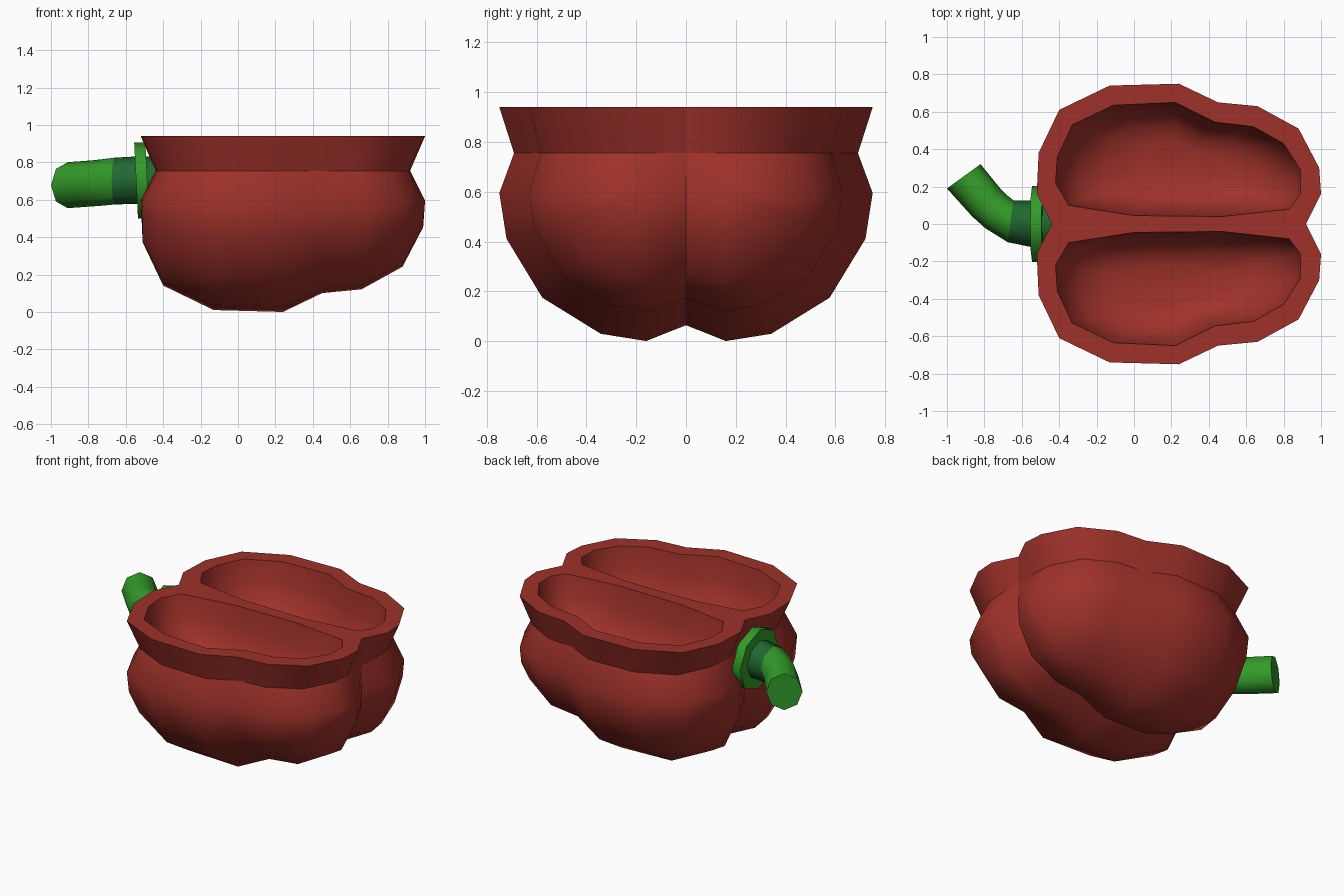
import bpy, bmesh, math
from mathutils import Vector

if "Cube" in bpy.data.objects:
    bpy.data.objects.remove(bpy.data.objects["Cube"])


def material(name, rgb):
    m = bpy.data.materials.new(name)
    m.diffuse_color = (*rgb, 1)
    m.use_nodes = True
    m.node_tree.nodes["Principled BSDF"].inputs["Base Color"].default_value = m.diffuse_color
    return m


RED = material("pepper red", (0.345, 0.031, 0.023))
GREEN = material("stem green", (0.032, 0.33, 0.022))
DARK = material("dark green", (0.014, 0.14, 0.03))


def finish(bm, name, mat):
    bmesh.ops.remove_doubles(bm, verts=bm.verts[:], dist=0.0005)
    bmesh.ops.dissolve_degenerate(bm, edges=bm.edges[:], dist=0.0001)
    bmesh.ops.recalc_face_normals(bm, faces=bm.faces[:])
    for f in bm.faces:
        f.smooth = True
    me = bpy.data.meshes.new(name)
    bm.to_mesh(me)
    bm.free()
    me.materials.append(mat)
    ob = bpy.data.objects.new(name, me)
    bpy.context.collection.objects.link(ob)
    return ob


def skin(bm, rows):
    grid = [[bm.verts.new(p) for p in row] for row in rows]
    for a, b in zip(grid, grid[1:]):
        for k in range(len(a) - 1):
            bm.faces.new((a[k], a[k + 1], b[k + 1], b[k]))
    return grid


# ---- pepper bowl: half is a lobe lathed about an axis along x, then mirrored
RIM, CREASE, AX = 0.94, 0.755, 0.16
PROFILE = [(1.0, 0), (0.99, 0.14), (0.88, 0.35), (0.66, 0.47), (0.45, 0.49),
           (0.24, 0.59), (-0.13, 0.58), (-0.40, 0.45), (-0.51, 0.22), (-0.52, 0)]
ANGLES = [math.radians(a) for a in (0, 18, 45, 72, 90)]


def outer_row(x, r):
    xc = 0.24 + (x - 0.24) * 0.895          # creases are pulled inwards
    c = AX + r * 0.9
    arc = [(x, AX + r * math.cos(t), CREASE - AX - r * 1.008 * math.sin(t)) for t in ANGLES]
    return [(x, AX + r, RIM), (xc, c, CREASE)] + arc + [(xc, 0, CREASE - c)]


bm = bmesh.new()
outer = [outer_row(x, r) for x, r in PROFILE]
skin(bm, outer)
# end notches on the centre plane
for row in (outer[0], outer[-1]):
    x = row[1][0]
    top, low = (x, 0, RIM), (x, 0, CREASE)
    for quad in ((top, low, row[1], row[0]), (low, row[1], row[2], row[-1])):
        bm.faces.new([bm.verts.new(p) for p in quad])

# shallow hollow compartment
HOLE = [(0.89, 0.29), (0.80, 0.43), (0.64, 0.52), (0.43, 0.545), (0.22, 0.65),
        (-0.11, 0.635), (-0.33, 0.53), (-0.41, 0.36), (-0.42, 0.22), (-0.35, 0.10),
        (0, 0.045), (0.47, 0.04), (0.83, 0.08), (0.89, 0.16)]
LEVELS = [(RIM, 1), (0.80, 0.95), (0.68, 0.82), (0.61, 0.62), (0.58, 0.35)]
rings = [[(0.24 + (x - 0.24) * s, 0.32 + (y - 0.32) * s, z) for x, y in HOLE + HOLE[:1]]
         for z, s in LEVELS]
floor = skin(bm, rings)[-1]
bm.faces.new(floor[:-1])

# flat rim between outline and compartment
outline = [(outer[0][1][0], 0, RIM)] + [r[0] for r in outer] + [(outer[-1][1][0], 0, RIM)]
edges = []
for loop in (outline, rings[0][:-1]):
    vs = [bm.verts.new(p) for p in loop]
    edges += [bm.edges.new(e) for e in zip(vs, vs[1:] + vs[:1])]
bmesh.ops.triangle_fill(bm, edges=edges, use_beauty=True, normal=(0, 0, 1))

# mirror the second half and join along the centre
bmesh.ops.remove_doubles(bm, verts=bm.verts[:], dist=0.0005)
dup = bmesh.ops.duplicate(bm, geom=bm.verts[:] + bm.edges[:] + bm.faces[:])
for v in dup["geom"]:
    if isinstance(v, bmesh.types.BMVert):
        v.co.y = -v.co.y
bmesh.ops.remove_doubles(bm, verts=bm.verts[:], dist=0.0005)
# sharp edges: rim, crease below the rim and centre groove
for e in bm.edges:
    p, q = (v.co for v in e.verts)
    level = abs(p.z - q.z) < 1e-4 and min(abs(p.z - RIM), abs(p.z - CREASE)) < 1e-3
    groove = abs(p.y) < 1e-4 and abs(q.y) < 1e-4
    if level or groove:
        e.smooth = False
finish(bm, "pepper_bowl", RED)


# ---- stem handle: octagonal rings (x, y, z, half width, half height, heading)
def tube(name, rings, mat, sides=8, tilt=0.0):
    bm = bmesh.new()
    loops = []
    for x, y, z, w, h, heading in rings:
        t = math.radians(heading)
        side = Vector((math.sin(t), math.cos(t), 0))
        loop = []
        for k in range(sides):
            a = 2 * math.pi * k / sides
            p = Vector((x, y, z)) + side * w * math.cos(a) + Vector((-tilt, 0, 1)) * h * math.sin(a)
            loop.append(bm.verts.new(p))
        loops.append(loop)
    for a, b in zip(loops, loops[1:]):
        for k in range(sides):
            bm.faces.new((a[k], a[(k + 1) % sides], b[(k + 1) % sides], b[k]))
    for cap in (loops[0], loops[-1]):
        f = bm.faces.new(cap)
        for e in f.edges:
            e.smooth = False
    return finish(bm, name, mat)


tube("stem_flange", [(-0.485, 0, 0.703, 0.203, 0.203, 0), (-0.545, 0, 0.703, 0.203, 0.203, 0)],
     GREEN, tilt=0.05)
tube("stem_collar", [(-0.42, 0, 0.705, 0.127, 0.127, 0), (-0.54, 0, 0.705, 0.125, 0.127, 0),
                     (-0.66, 0.015, 0.70, 0.113, 0.125, 8)], DARK)
tube("stem_handle", [(-0.66, 0.015, 0.70, 0.113, 0.125, 8), (-0.74, 0.068, 0.691, 0.106, 0.124, 31),
                     (-0.79, 0.115, 0.687, 0.106, 0.123, 45),
                     (-0.91, 0.255, 0.678, 0.111, 0.123, 54)], GREEN)
